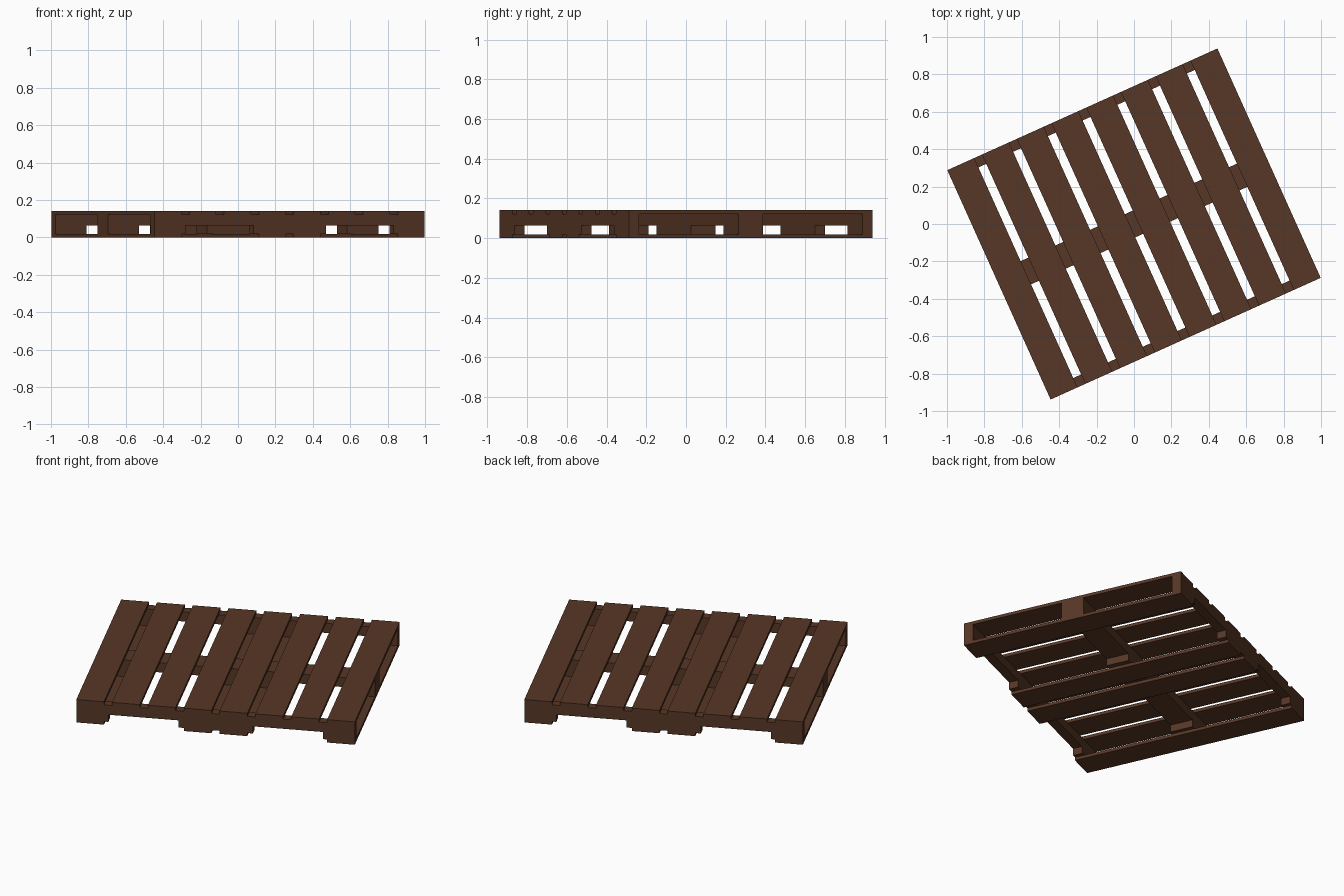
import bpy, bmesh, math
from mathutils import Matrix

if "Cube" in bpy.data.objects:
    bpy.data.objects.remove(bpy.data.objects["Cube"])

L, W, H = 1.584, 1.345, 0.141      # pallet length, width, height
T = 0.019                          # board thickness
GAP = 0.046                        # space between deck boards
BOARD = (L - 7 * GAP) / 8          # deck board width
TURN = Matrix.Rotation(math.radians(24.25), 4, 'Z')

wood = bpy.data.materials.new("brown_wood")
wood.diffuse_color = (0.095, 0.038, 0.019, 1)
wood.use_nodes = True
wood.node_tree.nodes["Principled BSDF"].inputs["Base Color"].default_value = wood.diffuse_color


def prism(name, profile, y0, y1):
    """Extrude an (x, z) outline from y0 to y1, then turn it with the pallet."""
    bm = bmesh.new()
    face = bm.faces.new([bm.verts.new((x, y0, z)) for x, z in profile])
    ext = bmesh.ops.extrude_face_region(bm, geom=[face])
    verts = [g for g in ext["geom"] if isinstance(g, bmesh.types.BMVert)]
    bmesh.ops.translate(bm, verts=verts, vec=(0, y1 - y0, 0))
    bmesh.ops.recalc_face_normals(bm, faces=bm.faces)
    bm.transform(TURN)
    me = bpy.data.meshes.new(name)
    bm.to_mesh(me)
    bm.free()
    me.materials.append(wood)
    ob = bpy.data.objects.new(name, me)
    bpy.context.collection.objects.link(ob)


def board(name, i, z):
    x = -L / 2 + i * (BOARD + GAP)
    prism(name, [(x, z), (x + BOARD, z), (x + BOARD, z + T), (x, z + T)], -W / 2, W / 2)


# Deck boards: eight on top, four underneath
for i in range(8):
    board(f"top_board_{i + 1}", i, H - T)
for i in (0, 3, 4, 7):
    board(f"bottom_board_{i + 1}", i, 0)

# Stringers with two fork notches each, middle one wider
outer, inner, notch = 0.61, 0.212, 0.063
half = [(inner, T), (inner, notch), (outer, notch), (outer, T), (L / 2, T), (L / 2, H - T)]
outline = half + [(-x, z) for x, z in reversed(half)]
for name, y0, y1 in (("front_stringer", -W / 2, -W / 2 + 0.055),
                     ("middle_stringer", -0.068, 0.068),
                     ("back_stringer", W / 2 - 0.055, W / 2)):
    prism(name, outline, y0, y1)
